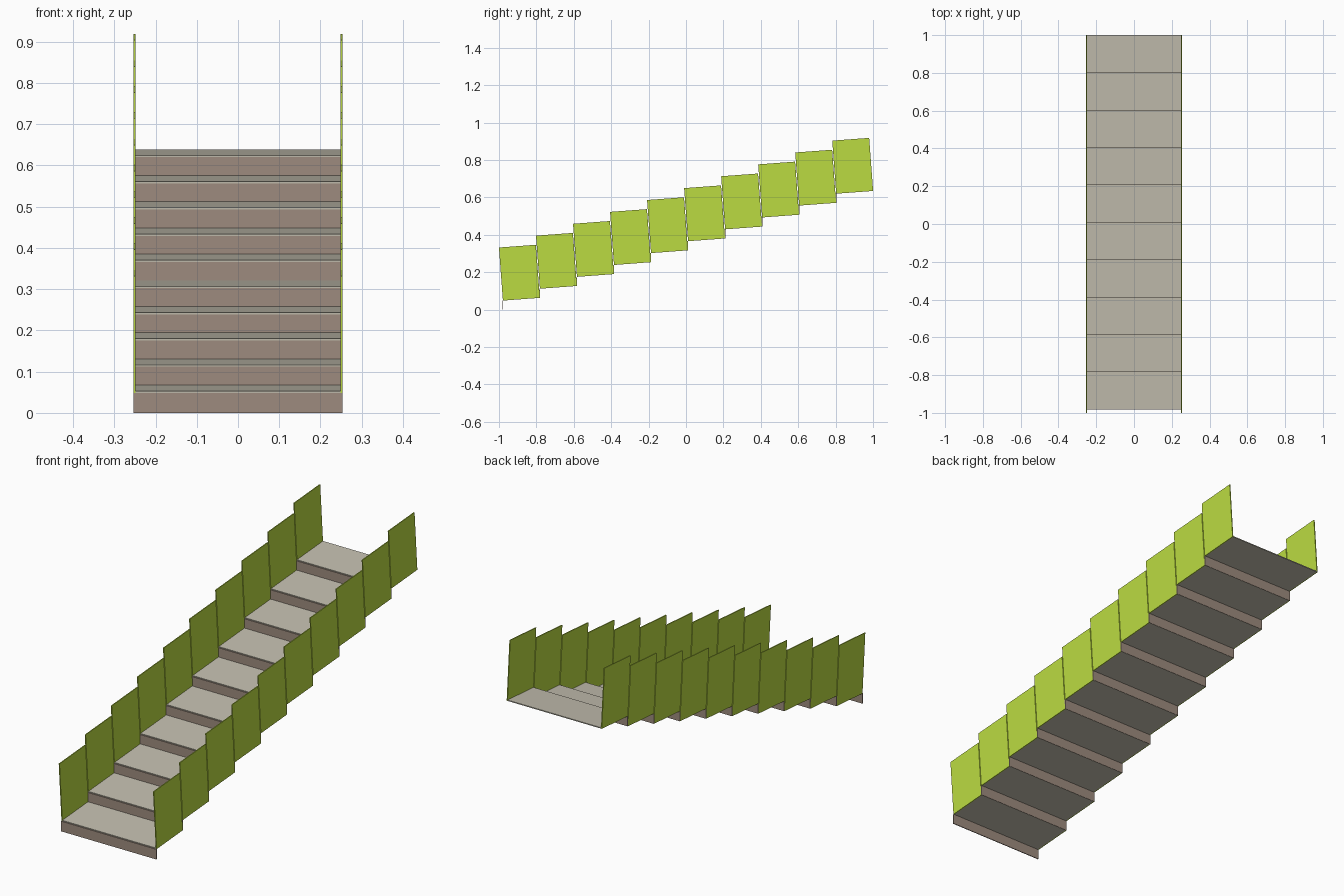
import bpy, bmesh, math
from mathutils import Matrix, Vector

if "Cube" in bpy.data.objects:
    bpy.data.objects.remove(bpy.data.objects["Cube"])

STEPS = 10
RUN, RISE = 0.198, 0.0635        # offset from one step to the next
TILT = math.radians(4.25)        # each tread leans back slightly
HALF_W = 0.253
T = 0.0045                       # sheet thickness
Y0, Z0 = -0.979, 0.0485          # front lower corner of the first tread
DEPTH, PANEL_H = 0.198, 0.2845


def material(name, color):
    m = bpy.data.materials.new(name)
    m.diffuse_color = (*color, 1)
    m.use_nodes = True
    m.node_tree.nodes["Principled BSDF"].inputs["Base Color"].default_value = m.diffuse_color
    return m


def box(name, lo, hi, origin, tilt, mat):
    """Box between two local corners, tilted about x at the origin."""
    lo, hi = Vector(lo), Vector(hi)
    bm = bmesh.new()
    bmesh.ops.create_cube(bm, size=1)
    bm.transform(Matrix.Translation((lo + hi) / 2) @ Matrix.Diagonal((*(hi - lo), 1)))
    me = bpy.data.meshes.new(name)
    bm.to_mesh(me)
    bm.free()
    me.materials.append(mat)
    ob = bpy.data.objects.new(name, me)
    ob.location = origin
    ob.rotation_euler.x = tilt
    bpy.context.collection.objects.link(ob)
    return ob


tread_mat = material("tread_grey", (0.55, 0.52, 0.43))
riser_mat = material("riser_brown", (0.34, 0.26, 0.21))
panel_mat = material("panel_green", (0.50, 0.71, 0.053))

for i in range(STEPS):
    o = (0, Y0 + i * RUN, Z0 + i * RISE)
    # sloping tread between the side panels
    box(f"tread_{i+1}", (-HALF_W + T, 0, 0), (HALF_W - T, DEPTH, T), o, TILT, tread_mat)
    # upright riser below the front edge of the tread
    box(f"riser_{i+1}", (-HALF_W, -0.003, -Z0), (HALF_W, 0.001, 0), o, 0, riser_mat)
    # side panels, square to the tread
    for side, s in (("left", -1), ("right", 1)):
        xs = sorted((s * HALF_W, s * (HALF_W - T)))
        box(f"side_panel_{side}_{i+1}", (xs[0], 0, 0), (xs[1], DEPTH, PANEL_H), o, TILT, panel_mat)
